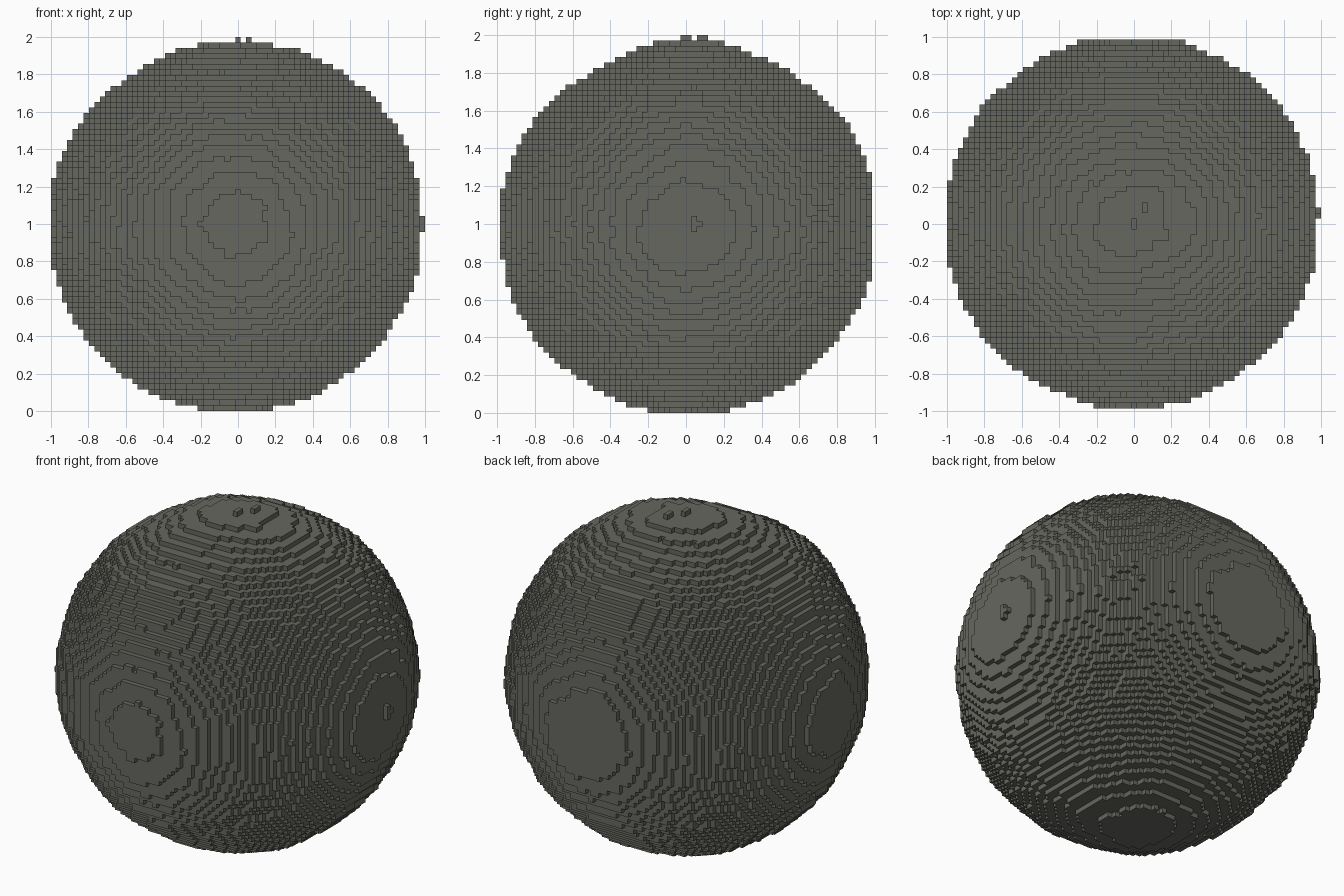
import bpy
import bmesh
import math
from mathutils import Vector, noise

cube = bpy.data.objects.get("Cube")
if cube:
    bpy.data.objects.remove(cube, do_unlink=True)

HALF = 34                      # blocks from the middle to the rim
UNIT = 2 / (2 * HALF + 1)      # size of one block

# Shallow hollows in the ball: direction, depth in blocks, tightness
HOLLOWS = [
    (Vector((0.1, -0.5, 0.86)).normalized(), 1.4, 14),
    (Vector((0.0, 0.48, 0.87)).normalized(), 1.0, 16),
    (Vector((-0.5, 0.0, 0.85)).normalized(), 0.5, 20),
]


def radius(d):
    """Slightly lumpy radius of the ball, in blocks."""
    r = 34.45 - 0.4 * d.x + 0.35 * d.y - 0.3 * d.z
    r += 0.45 * noise.noise(d * 4) + 0.25 * noise.noise(d * 15)
    for axis, depth, tight in HOLLOWS:
        r -= depth * math.exp(-tight * (1 - d.dot(axis)))
    return r


def is_filled(i, j, k):
    p = Vector((i, j + 0.5, k))
    dist = p.length
    if dist < 31:
        return True
    if dist > 36:
        return False
    return dist < radius(p / dist)


# Solid blocks of the ball; the right and top rims stop one block short
blocks = {(i, j, k)
          for i in range(-HALF, HALF)
          for j in range(-HALF, HALF)
          for k in range(-HALF, HALF)
          if is_filled(i, j, k)}

# Stray blocks standing on the top and the left side
blocks |= {(0, -1, HALF), (0, 0, HALF), (2, 2, HALF), (2, 3, HALF)}
blocks |= {(HALF, 1, k) for k in (-1, 0, 1)} | {(HALF, 2, 0)}

# Skin: one square wherever a block meets empty space
bm = bmesh.new()
corners = {}


def corner(c):
    if c not in corners:
        x, y, z = c
        corners[c] = bm.verts.new(((x - 0.5) * UNIT, y * UNIT,
                                   (z + HALF) * UNIT))
    return corners[c]


for block in blocks:
    for axis in range(3):
        u, v = (axis + 1) % 3, (axis + 2) % 3
        for side in (0, 1):
            neighbour = list(block)
            neighbour[axis] += 2 * side - 1
            if tuple(neighbour) in blocks:
                continue
            quad = []
            for a, b in ((0, 0), (1, 0), (1, 1), (0, 1)):
                c = list(block)
                c[axis] += side
                c[u] += a
                c[v] += b
                quad.append(corner(tuple(c)))
            bm.faces.new(quad if side else quad[::-1])

mesh = bpy.data.meshes.new("block_ball")
bm.to_mesh(mesh)
bm.free()

# Grey stone colour
stone = bpy.data.materials.new("stone_grey")
stone.use_nodes = True
colour = (0.135, 0.135, 0.115, 1)
stone.diffuse_color = colour
stone.node_tree.nodes["Principled BSDF"].inputs["Base Color"].default_value = colour
mesh.materials.append(stone)

ball = bpy.data.objects.new("block_ball", mesh)
bpy.context.collection.objects.link(ball)
